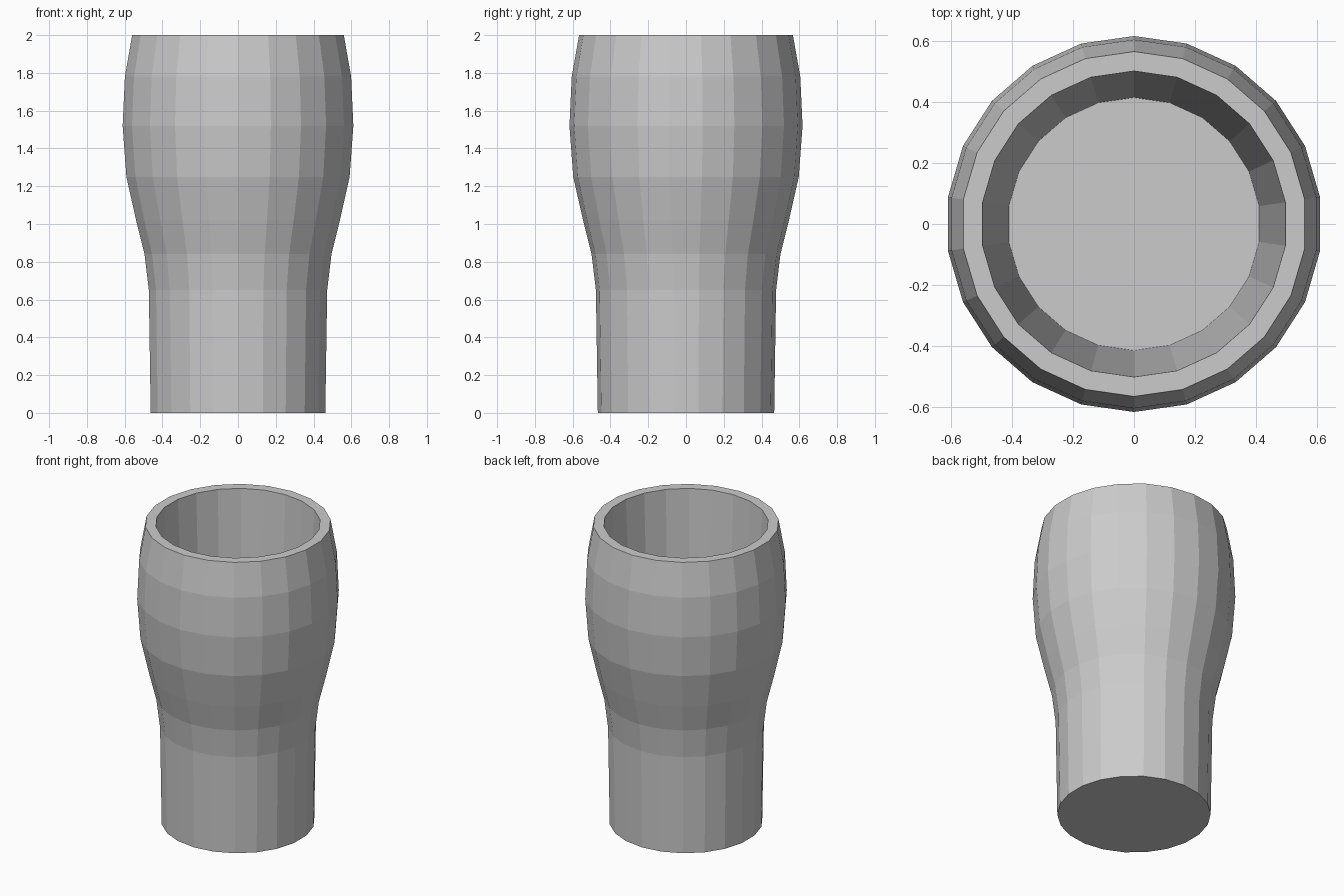
import bpy, bmesh, math

if "Cube" in bpy.data.objects:
    bpy.data.objects.remove(bpy.data.objects["Cube"])

SIDES = 22
# (radius, z): outer wall upwards, over the rim, then down the straight inner wall
PROFILE = [
    (0.467, 0.0), (0.477, 0.65), (0.50, 0.84), (0.545, 1.02),
    (0.597, 1.25), (0.617, 1.52), (0.605, 1.78), (0.566, 2.0),
    (0.502, 2.0), (0.415, 0.08),
]

bm = bmesh.new()


def ring(radius, z):
    # one corner points along +y, flats face +x and -x
    return [bm.verts.new((radius * math.sin(2 * math.pi * i / SIDES),
                          radius * math.cos(2 * math.pi * i / SIDES), z))
            for i in range(SIDES)]


# walls
rings = [ring(r, z) for r, z in PROFILE]
for a, b in zip(rings, rings[1:]):
    for i in range(SIDES):
        j = (i + 1) % SIDES
        bm.faces.new((a[i], a[j], b[j], b[i]))

# underside and inner floor
bm.faces.new(rings[0])
bm.faces.new(rings[-1])
bmesh.ops.recalc_face_normals(bm, faces=bm.faces)

mesh = bpy.data.meshes.new("drinking_glass")
bm.to_mesh(mesh)
bm.free()
bpy.context.collection.objects.link(bpy.data.objects.new("drinking_glass", mesh))
